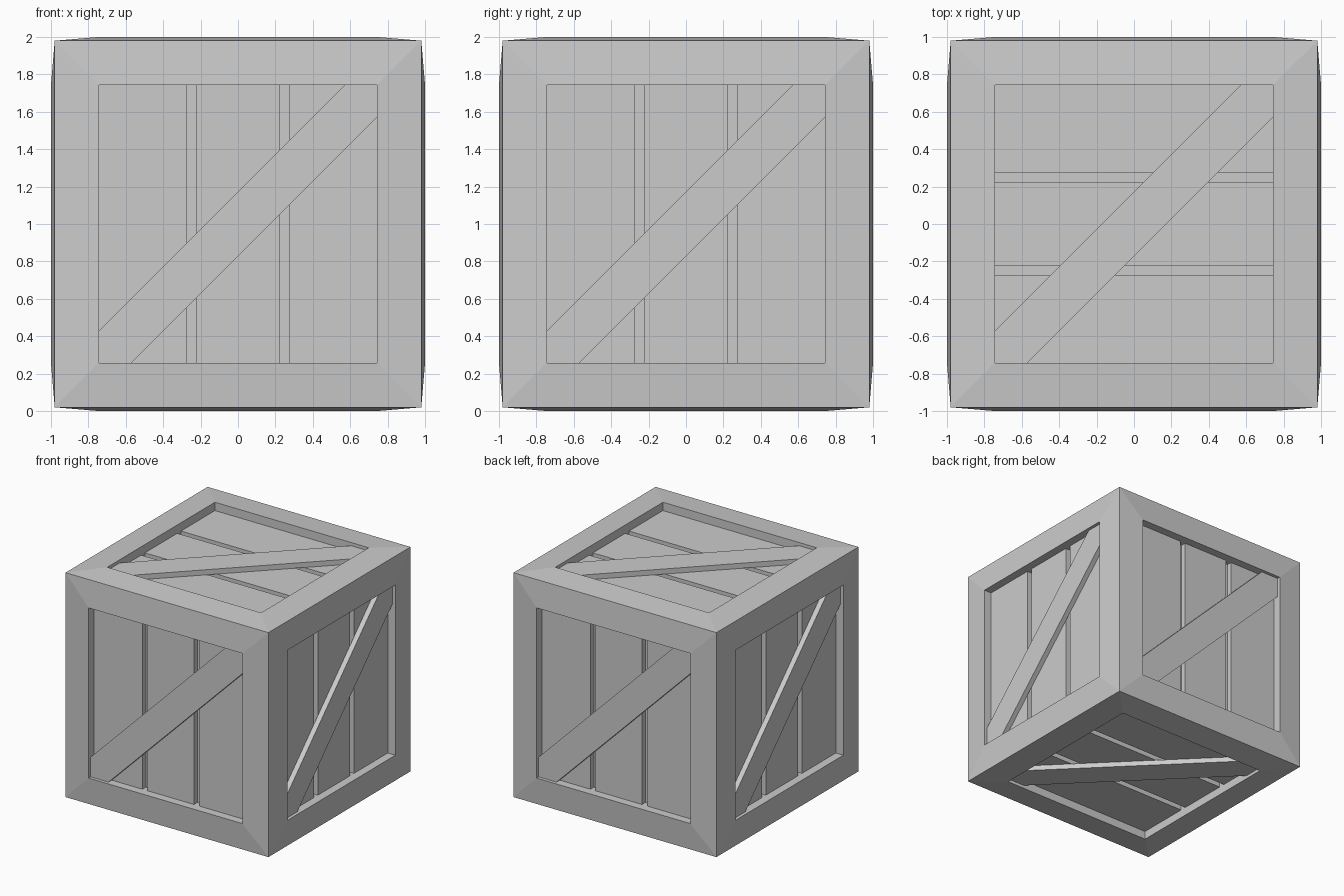
import bpy, bmesh, math
from mathutils import Matrix, Vector

if "Cube" in bpy.data.objects:
    bpy.data.objects.remove(bpy.data.objects["Cube"])

OUT, OPEN = 0.98, 0.743        # half size at the cube edges, half size of the openings
RIM, BRACE, PLANK, CORE = 1.0, 0.972, 0.927, 0.88   # distances from the crate centre
G0, G1 = 0.223, 0.275          # groove sides
CUT = 0.57                     # where the brace meets the frame

# Six face orientations: (name, rotation, planks run across)
lift = Matrix.Translation((0, 0, 1))
faces = [(n, lift @ Matrix.Rotation(k * math.pi / 2, 4, 'Z') @ Matrix.Rotation(math.pi / 2, 4, 'X'), False)
         for k, n in enumerate(("front", "right", "back", "left"))]
faces += [("top", lift, True), ("bottom", lift @ Matrix.Rotation(math.pi, 4, 'X'), True)]


def finish(name, bm, weld=False):
    if weld:
        bmesh.ops.remove_doubles(bm, verts=bm.verts, dist=1e-4)
    mesh = bpy.data.meshes.new(name)
    bm.to_mesh(mesh)
    bm.free()
    obj = bpy.data.objects.new(name, mesh)
    bpy.context.collection.objects.link(obj)
    return obj


def ring(half, height):
    return [Vector((x * half, y * half, height)) for x, y in ((-1, -1), (1, -1), (1, 1), (-1, 1))]


def prism(bm, outline, low, high, mat):
    """Raise a counter-clockwise outline from low to high."""
    a = [bm.verts.new(mat @ Vector((x, y, low))) for x, y in outline]
    b = [bm.verts.new(mat @ Vector((x, y, high))) for x, y in outline]
    bm.faces.new(b)
    bm.faces.new(a[::-1])
    n = len(a)
    for i in range(n):
        j = (i + 1) % n
        bm.faces.new((a[i], a[j], b[j], b[i]))


# Outer frame: sloped mitred borders and the walls of the openings
bm = bmesh.new()
for _, mat, _ in faces:
    rings = [[bm.verts.new(mat @ p) for p in ring(h, z)]
             for h, z in ((OUT, OUT), (OPEN, RIM), (OPEN, CORE))]
    for a, b in zip(rings, rings[1:]):
        for i in range(4):
            j = (i + 1) % 4
            bm.faces.new((a[i], a[j], b[j], b[i]))
finish("frame", bm, weld=True)

# Inner box forming the groove floors
bm = bmesh.new()
bmesh.ops.create_cube(bm, size=2 * CORE, matrix=lift)
finish("inner_box", bm)

for name, mat, across in faces:
    # Three recessed planks
    bm = bmesh.new()
    for a, b in ((-OPEN, -G1), (-G0, G0), (G1, OPEN)):
        outline = [(a, -OPEN), (b, -OPEN), (b, OPEN), (a, OPEN)]
        if across:
            outline = [(y, x) for x, y in reversed(outline)]
        prism(bm, outline, CORE, PLANK, mat)
    finish(name + "_planks", bm)

    # Diagonal brace, trimmed to the opening
    bm = bmesh.new()
    prism(bm, [(-OPEN, -OPEN), (-CUT, -OPEN), (OPEN, CUT),
               (OPEN, OPEN), (CUT, OPEN), (-OPEN, -CUT)], PLANK, BRACE, mat)
    finish(name + "_brace", bm)
